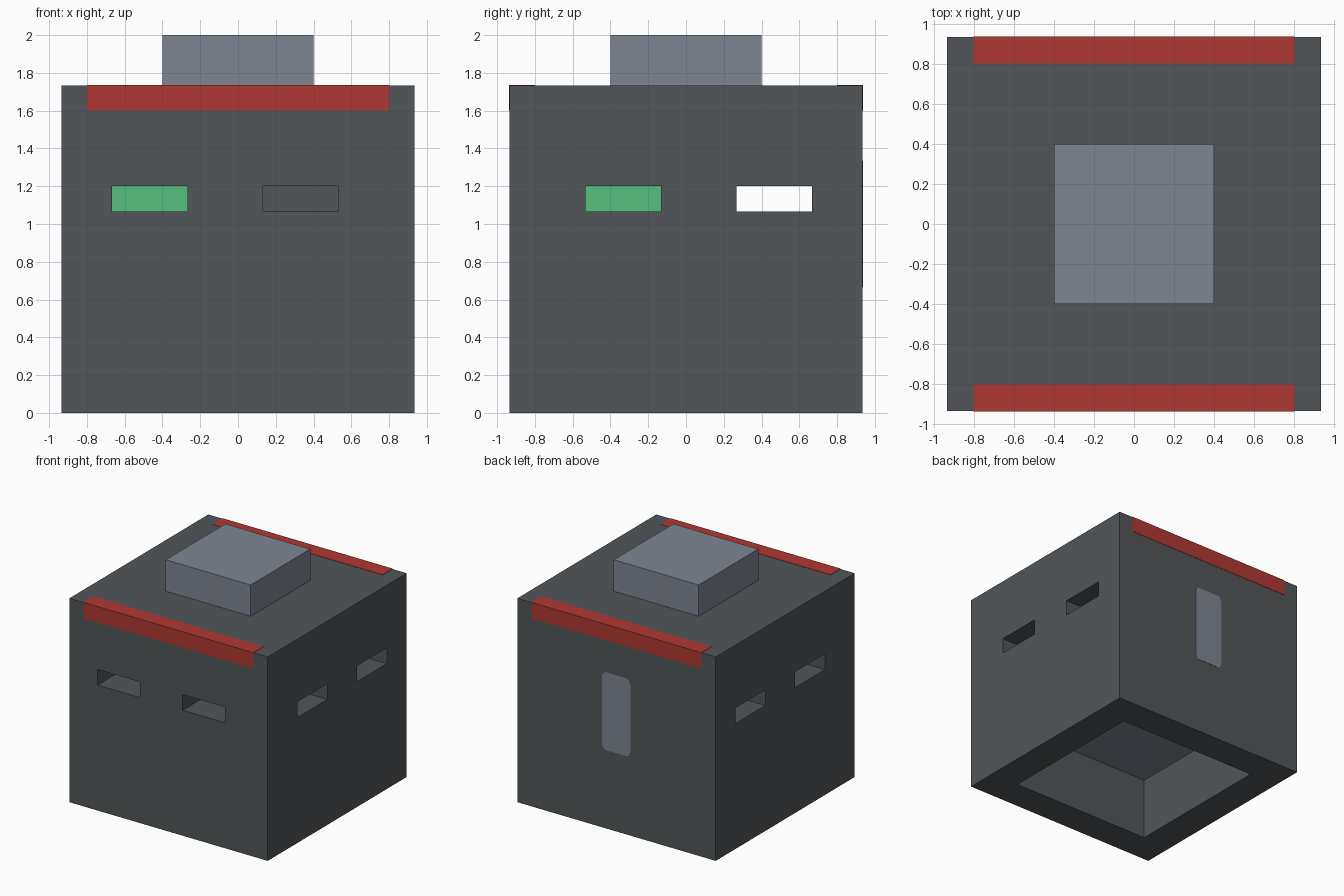
import bpy, bmesh
from mathutils import Vector

U = 2 / 15          # modelling unit: every part sits on this grid
PROUD = 0.02        # how far painted plates stand out, in units

old = bpy.data.objects.get("Cube")
if old:
    bpy.data.objects.remove(old, do_unlink=True)


def material(name, rgb):
    m = bpy.data.materials.new(name)
    m.use_nodes = True
    m.diffuse_color = (*rgb, 1)
    m.node_tree.nodes["Principled BSDF"].inputs["Base Color"].default_value = (*rgb, 1)
    return m


charcoal = material("charcoal", (0.084, 0.093, 0.098))
slate = material("slate", (0.209, 0.238, 0.287))
red = material("red", (0.434, 0.040, 0.031))
green = material("green", (0.093, 0.521, 0.220))


def box(name, low, high, mat, round_y=0):
    """Box between two grid corners, optionally rounding its edges along y."""
    low, high = Vector(low) * U, Vector(high) * U
    bm = bmesh.new()
    bmesh.ops.create_cube(bm, size=1)
    for v in bm.verts:
        v.co = Vector((low[i] + (v.co[i] + 0.5) * (high[i] - low[i]) for i in range(3)))
    if round_y:
        edges = [e for e in bm.edges
                 if abs(e.verts[0].co.y - e.verts[1].co.y) > 1e-5]
        bmesh.ops.bevel(bm, geom=edges, offset=round_y * U, segments=2,
                        profile=0.5, affect='EDGES')
    mesh = bpy.data.meshes.new(name)
    bm.to_mesh(mesh)
    bm.free()
    mesh.materials.append(mat)
    obj = bpy.data.objects.new(name, mesh)
    bpy.context.collection.objects.link(obj)
    return obj


def cut(target, low, high):
    """Subtract a box from the target and remove the cutter."""
    cutter = box("cutter", low, high, charcoal)
    cutter.hide_render = True
    mod = target.modifiers.new("cut", 'BOOLEAN')
    mod.operation = 'DIFFERENCE'
    mod.solver = 'EXACT'
    mod.object = cutter
    bpy.context.view_layer.objects.active = target
    bpy.ops.object.modifier_apply(modifier=mod.name)
    bpy.data.objects.remove(cutter, do_unlink=True)


# Thick-walled shell, open underneath
shell = box("shell", (-7, -7, 0), (7, 7, 13), charcoal)
cut(shell, (-5, -5, -1), (5, 5, 11))

# Slots in the front wall, then slots through both side walls
for x in (-5, 1):
    cut(shell, (x, -8, 8), (x + 3, -4.5, 9))
for y in (-4, 2):
    cut(shell, (-8, y, 8), (8, y + 3, 9))

# Block on the roof and floor panel inside the shell
box("roof_block", (-3, -3, 13), (3, 3, 15), slate)
box("inner_floor", (-5, -5, 4), (5, 5, 5), slate)

# Green block behind the slots
box("inner_green_block", (-5, -4, 8), (-2, -1, 9), green)

# Red stripes wrapping the front and back top edges
for name, y0, y1 in (("front_stripe", -7 - PROUD, -6), ("back_stripe", 6, 7 + PROUD)):
    box(name, (-6, y0, 12), (6, y1, 13 + PROUD), red)

# Rounded upright panel on the back
box("back_panel", (-1, 7 - PROUD, 5), (1, 7 + PROUD, 10), slate, round_y=0.3)
